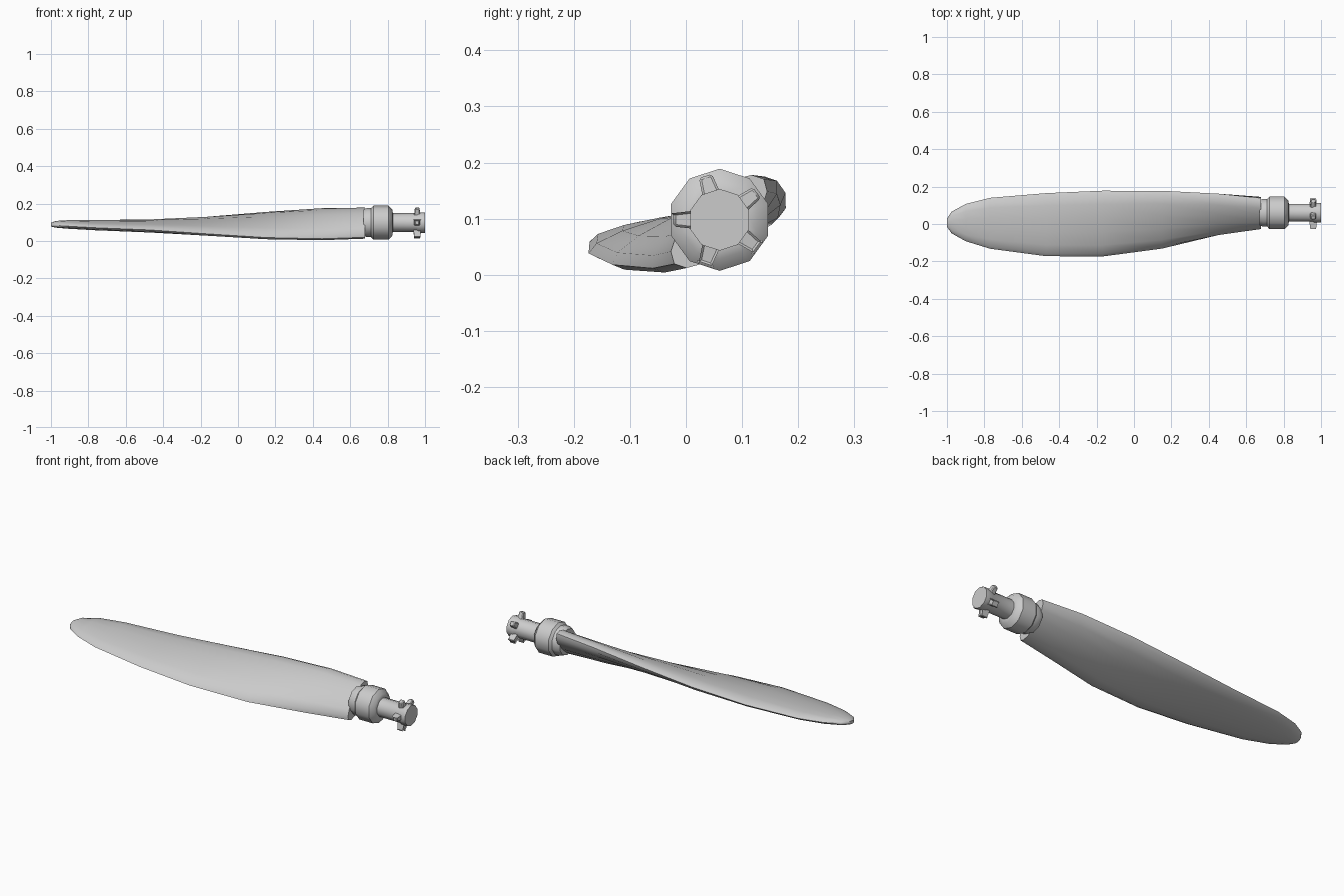
import bpy, bmesh, math
from mathutils import Vector, Matrix

cube = bpy.data.objects.get("Cube")
if cube:
    bpy.data.objects.remove(cube)

metal = bpy.data.materials.new("light grey")
metal.use_nodes = True
metal.diffuse_color = (0.6, 0.6, 0.6, 1)
metal.node_tree.nodes["Principled BSDF"].inputs["Base Color"].default_value = (0.6, 0.6, 0.6, 1)

AXIS_Y, AXIS_Z = 0.06, 0.098


def finish(bm, name, angle):
    bmesh.ops.recalc_face_normals(bm, faces=bm.faces)
    mesh = bpy.data.meshes.new(name)
    bm.to_mesh(mesh)
    bm.free()
    obj = bpy.data.objects.new(name, mesh)
    bpy.context.collection.objects.link(obj)
    mesh.materials.append(metal)
    bpy.ops.object.select_all(action='DESELECT')
    obj.select_set(True)
    bpy.context.view_layer.objects.active = obj
    bpy.ops.object.shade_smooth_by_angle(angle=math.radians(angle))
    return obj


def loft(rings, name, angle):
    """Skin a list of equal rings along x and cap both ends."""
    bm = bmesh.new()
    loops = [[bm.verts.new(p) for p in ring] for ring in rings]
    n = len(loops[0])
    for a, b in zip(loops, loops[1:]):
        for i in range(n):
            j = (i + 1) % n
            bm.faces.new((a[i], a[j], b[j], b[i]))
    bm.faces.new(loops[0])
    bm.faces.new(loops[-1])
    return finish(bm, name, angle)


def blade_section(x, y0, y1, z0, z1, b, n=14):
    """Tilted oval that fills the given y and z limits with half thickness b."""
    hy, hz = (y1 - y0) / 2, (z1 - z0) / 2
    a = math.sqrt(max(hy * hy + hz * hz - b * b, b * b * 1.01))
    cos2 = (hy * hy - b * b) / (a * a - b * b)
    tilt = math.acos(math.sqrt(min(1, max(0, cos2))))
    ring = []
    for i in range(n):
        t = math.tau * i / n
        u, v = a * math.cos(t), b * math.sin(t)
        ring.append((x, (y0 + y1) / 2 + u * math.cos(tilt) - v * math.sin(tilt),
                     (z0 + z1) / 2 + u * math.sin(tilt) + v * math.cos(tilt)))
    return ring


# Twisted blade: x, y limits, z limits, half thickness
stations = [
    (-1.0, -0.015, 0.03, 0.077, 0.097, 0.009),
    (-0.975, -0.05, 0.066, 0.071, 0.107, 0.017),
    (-0.9, -0.092, 0.107, 0.064, 0.112, 0.022),
    (-0.77, -0.132, 0.14, 0.057, 0.112, 0.024),
    (-0.47, -0.172, 0.165, 0.045, 0.115, 0.028),
    (-0.17, -0.174, 0.178, 0.027, 0.13, 0.033),
    (0.15, -0.132, 0.178, 0.009, 0.155, 0.038),
    (0.45, -0.062, 0.165, 0.004, 0.175, 0.043),
    (0.68, -0.027, 0.145, 0.012, 0.178, 0.047),
]
loft([blade_section(*s) for s in stations], "blade", 50)


def turned(profile, name, sides=10):
    rings = []
    for x, r in profile:
        angles = [math.tau * (i + 0.5) / sides for i in range(sides)]
        rings.append([(x, AXIS_Y + r * math.cos(t), AXIS_Z + r * math.sin(t)) for t in angles])
    return loft(rings, name, 40)


# Root collar with its neck, then the shaft and end cap
turned([(0.67, 0.07), (0.69, 0.078), (0.712, 0.078), (0.724, 0.091),
        (0.805, 0.091), (0.825, 0.07), (0.828, 0.05)], "root_collar")
turned([(0.82, 0.05), (0.955, 0.05), (0.965, 0.055), (1.0, 0.055)], "shaft")

# Five locking lugs around the shaft end
for k in range(5):
    bm = bmesh.new()
    bmesh.ops.create_cube(bm, size=1)
    for v in bm.verts:
        taper = 0.024 if v.co.z > 0 else 0.034
        v.co = Vector((0.958 + v.co.x * taper, v.co.y * taper, 0.06 + v.co.z * 0.044))
    spin = Matrix.Rotation(math.radians(18 + 72 * k), 4, 'X')
    bm.transform(Matrix.Translation((0, AXIS_Y, AXIS_Z)) @ spin)
    bmesh.ops.bevel(bm, geom=[e for e in bm.edges], offset=0.004, segments=1, affect='EDGES')
    finish(bm, f"lug_{k + 1}", 35)
